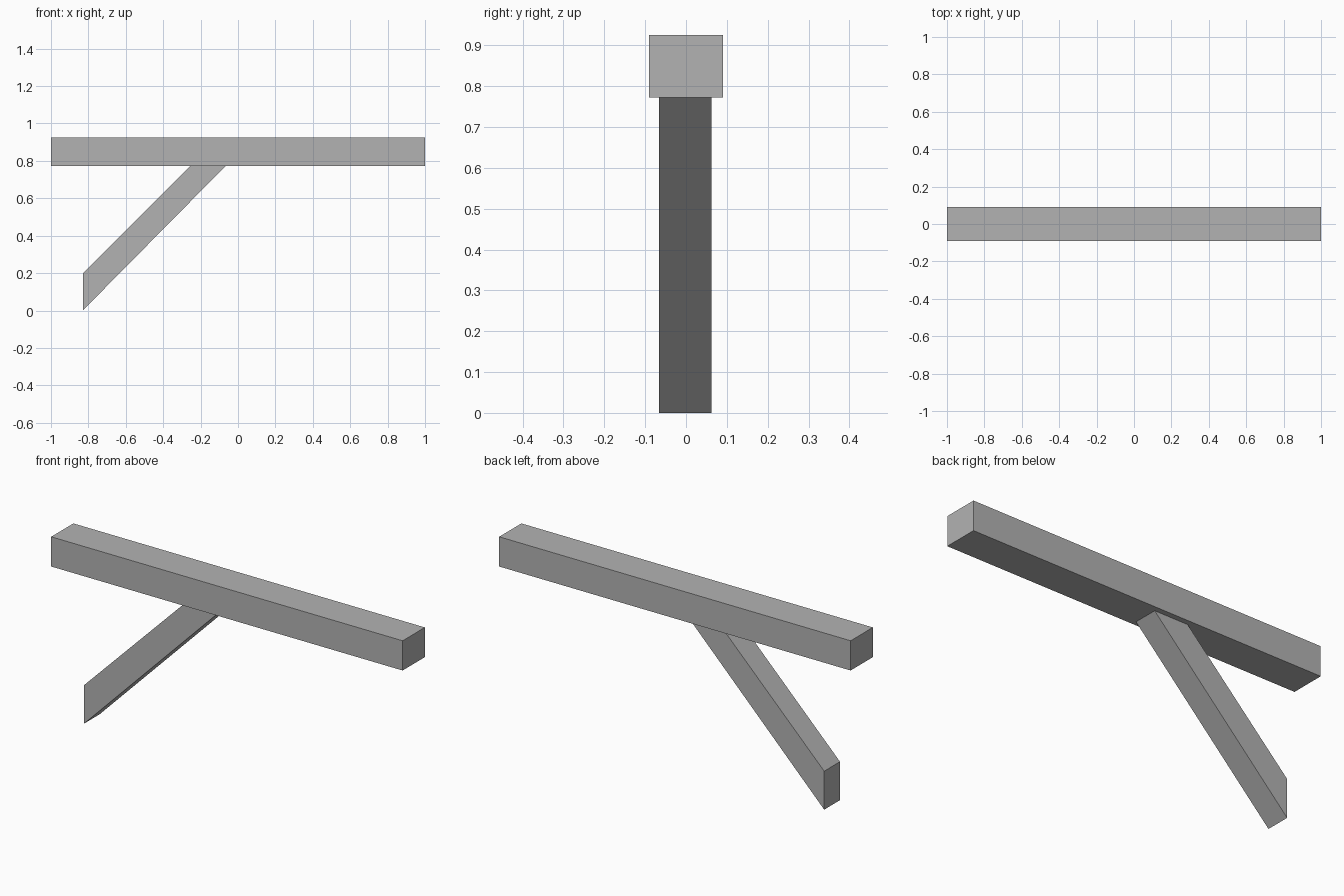
import bpy
import bmesh

cube = bpy.data.objects.get("Cube")
if cube:
    bpy.data.objects.remove(cube, do_unlink=True)

grey = bpy.data.materials.new("plain_grey")
grey.use_nodes = True
colour = (0.45, 0.45, 0.45, 1)
grey.diffuse_color = colour
grey.node_tree.nodes["Principled BSDF"].inputs["Base Color"].default_value = colour


def extrude_profile(name, profile, y_front, y_back):
    """Sweep an outline in the x-z plane from front to back."""
    bm = bmesh.new()
    face = bm.faces.new([bm.verts.new((x, y_front, z)) for x, z in profile])
    swept = bmesh.ops.extrude_face_region(bm, geom=[face])["geom"]
    bmesh.ops.translate(bm, vec=(0, y_back - y_front, 0),
                        verts=[v for v in swept if isinstance(v, bmesh.types.BMVert)])
    bmesh.ops.recalc_face_normals(bm, faces=bm.faces)
    mesh = bpy.data.meshes.new(name)
    bm.to_mesh(mesh)
    bm.free()
    mesh.materials.append(grey)
    obj = bpy.data.objects.new(name, mesh)
    bpy.context.collection.objects.link(obj)
    return obj


# Horizontal beam
beam_bottom, beam_top = 0.772, 0.925
extrude_profile("beam", [(-1, beam_bottom), (1, beam_bottom),
                         (1, beam_top), (-1, beam_top)], -0.09, 0.09)

# Diagonal brace with a plumb-cut foot and a level-cut head
foot = -0.83
extrude_profile("diagonal_brace", [(foot, 0), (-0.067, beam_bottom),
                                   (-0.257, beam_bottom), (foot, 0.198)],
                -0.066, 0.062)
